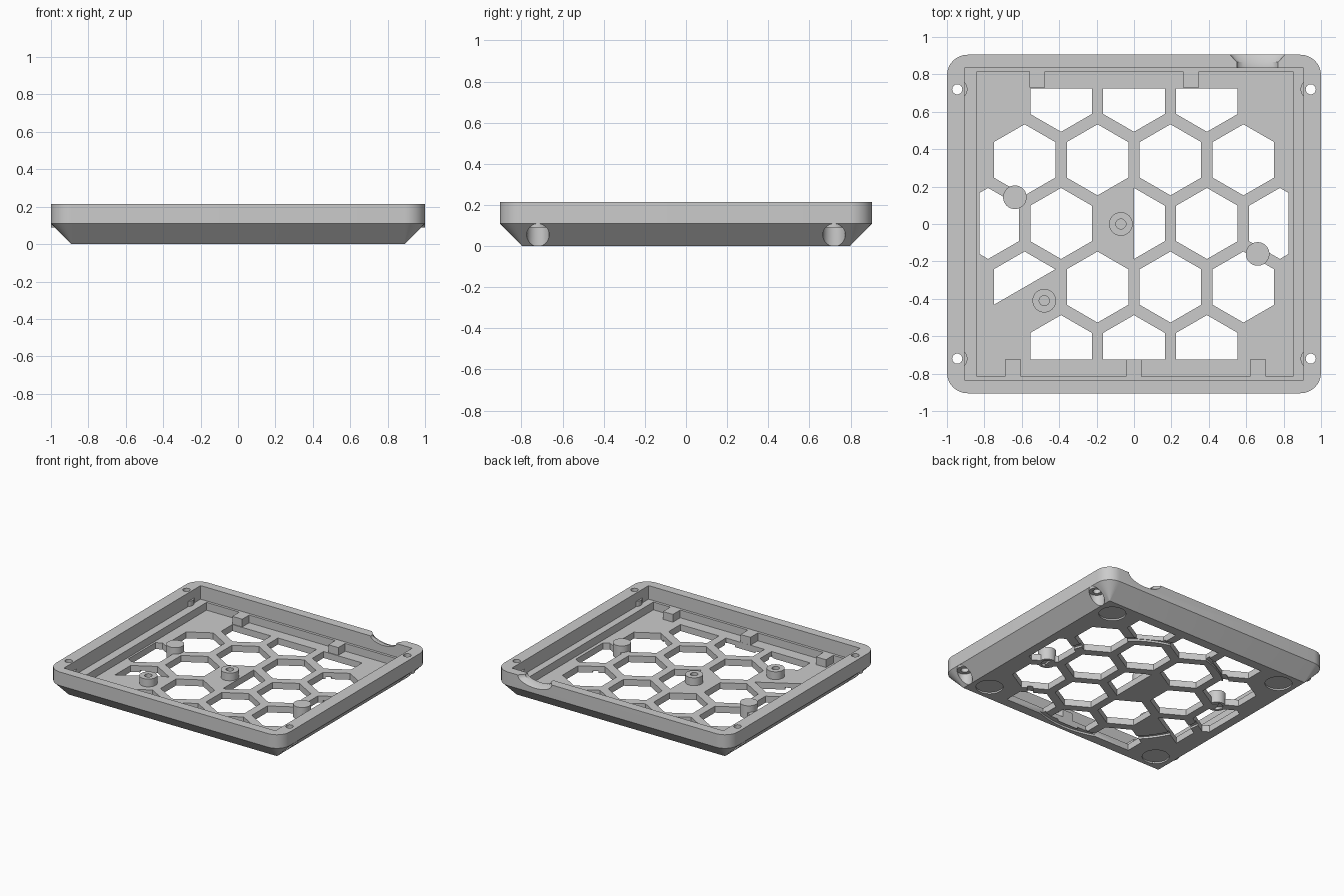
import bpy, bmesh, math
from mathutils import Vector

old = bpy.data.objects.get("Cube")
if old:
    bpy.data.objects.remove(old, do_unlink=True)

grey = bpy.data.materials.new("light_grey")
grey.use_nodes = True
colour = (0.6, 0.6, 0.6, 1)
grey.diffuse_color = colour
grey.node_tree.nodes["Principled BSDF"].inputs["Base Color"].default_value = colour

TOP, LEDGE, FLOOR = 0.215, 0.11, 0.05


def finish(bm, name):
    bmesh.ops.recalc_face_normals(bm, faces=bm.faces)
    mesh = bpy.data.meshes.new(name)
    bm.to_mesh(mesh)
    bm.free()
    mesh.materials.append(grey)
    ob = bpy.data.objects.new(name, mesh)
    bpy.context.collection.objects.link(ob)
    return ob


def loft(bm, rings):
    """Closed solid through rings of (points, z)."""
    rows = [[bm.verts.new((x, y, z)) for x, y in pts] for pts, z in rings]
    for a, b in zip(rows, rows[1:]):
        for i in range(len(a)):
            j = (i + 1) % len(a)
            bm.faces.new((a[i], a[j], b[j], b[i]))
    bm.faces.new(rows[0])
    bm.faces.new(rows[-1])


def prisms(name, shapes, z0, z1):
    bm = bmesh.new()
    for pts in shapes:
        loft(bm, [(pts, z0), (pts, z1)])
    return finish(bm, name)


def circle(x, y, r, n=40):
    return [(x + r * math.cos(math.tau * i / n), y + r * math.sin(math.tau * i / n))
            for i in range(n)]


def rect(x0, x1, y0, y1):
    return [(x0, y0), (x1, y0), (x1, y1), (x0, y1)]


def rounded(hx, hy, r, n=8):
    pts = []
    for k, (sx, sy) in enumerate([(1, 1), (-1, 1), (-1, -1), (1, -1)]):
        for i in range(n + 1):
            a = math.pi / 2 * (k + i / n)
            pts.append((sx * (hx - r) + r * math.cos(a), sy * (hy - r) + r * math.sin(a)))
    return pts


def corners(x, y):
    return [(sx * x, sy * y) for sx in (-1, 1) for sy in (-1, 1)]


def combine(ob, other, operation="DIFFERENCE"):
    mod = ob.modifiers.new("combine", "BOOLEAN")
    mod.object, mod.operation, mod.solver = other, operation, "EXACT"
    bpy.context.view_layer.objects.active = ob
    bpy.ops.object.modifier_apply(modifier=mod.name)
    bpy.data.objects.remove(other, do_unlink=True)


def clip(pts, px, py, nx, ny):
    """Keep the part of a polygon on the side the normal points to."""
    out = []
    for i, a in enumerate(pts):
        b = pts[(i + 1) % len(pts)]
        da = (a[0] - px) * nx + (a[1] - py) * ny
        db = (b[0] - px) * nx + (b[1] - py) * ny
        if da >= -1e-6:
            out.append(a)
        if (da > 1e-6 and db < -1e-6) or (da < -1e-6 and db > 1e-6):
            out.append(tuple(Vector(a).lerp(Vector(b), da / (da - db))))
    return out


# Tray shell: rounded rim over a chamfer that ends in square corners
bm = bmesh.new()
rim = rounded(1, 0.905, 0.11)
loft(bm, [(rounded(0.892, 0.797, 0.002), 0), (rim, LEDGE), (rim, TOP)])
tray = finish(bm, "tray")

# Stepped cavity
combine(tray, prisms("cavity", [rect(-0.905, 0.905, -0.835, 0.835)], LEDGE, 0.4))
combine(tray, prisms("pocket", [rect(-0.84, 0.85, -0.815, 0.815)], FLOOR, 0.3))

# Honeycomb vents, with two of them half closed
cells = []
for row in range(-2, 3):
    columns = (-1.5, -0.5, 0.5, 1.5) if row % 2 else (-1, 0, 1) if row else (-2, -1, 0, 1, 2)
    for col in columns:
        cx, cy = col * 0.39, row * 0.34 + 0.003
        cell = [(cx + 0.19 * math.sin(math.pi / 3 * i), cy + 0.19 * math.cos(math.pi / 3 * i))
                for i in range(6)]
        if row == 0 and col == 0:
            cell = clip(cell, cx, cy, 1, 0)
        if row == -1 and col == -1.5:
            cell = clip(cell, cx, cy, -0.5, math.sqrt(0.75))
        for nx, ny, d in ((1, 0, 0.825), (0, 1, 0.724)):
            cell = clip(cell, -nx * d, -ny * d, nx, ny)
            cell = clip(cell, nx * d, ny * d, -nx, -ny)
        cells.append(cell)
combine(tray, prisms("vents", cells, -0.1, FLOOR + 0.04))

# Ring groove and round foot recesses underneath
groove = prisms("groove", [circle(0, -0.06, 0.71, 96)], -0.05, 0.015)
combine(groove, prisms("groove_core", [circle(0, -0.06, 0.67, 96)], -0.1, 0.1))
combine(tray, groove)
combine(tray, prisms("foot_recess", [circle(x, y, 0.095) for x, y in corners(0.76, 0.67)],
                     -0.05, 0.012))

# Corner screw seats: clearance below, boss above, hole through
screws = corners(0.945, 0.72)
combine(tray, prisms("screw_seat", [circle(x, y, 0.0545) for x, y in screws], -0.1, 0.09))
combine(tray, prisms("screw_boss", [circle(x, y, 0.0545) for x, y in screws], 0.09, 0.15), "UNION")
combine(tray, prisms("screw_hole", [circle(x, y, 0.027, 24) for x, y in screws], -0.1, 0.4))

# Flared cable notch in the back rim
bm = bmesh.new()
flare = []
for y, r, depth in ((0.7, 0.11, 0.045), (0.865, 0.11, 0.045), (0.93, 0.17, 0.075)):
    flare.append([bm.verts.new((0.66 + r * math.cos(math.tau * i / 32), y,
                                TOP + depth * math.sin(math.tau * i / 32))) for i in range(32)])
for a, b in zip(flare, flare[1:]):
    for i in range(32):
        j = (i + 1) % 32
        bm.faces.new((a[i], a[j], b[j], b[i]))
bm.faces.new(flare[0])
bm.faces.new(flare[-1])
combine(tray, finish(bm, "cable_notch"))

# Support tabs level with the ledge
tabs = [rect(x, x + 0.085, 0.73, 0.817) for x in (-0.56, 0.262)]
tabs += [rect(x, x + 0.085, -0.817, -0.725) for x in (-0.69, -0.044, 0.62)]
parts = [tray, prisms("support_tabs", tabs, FLOOR - 0.01, LEDGE)]

# Standoffs with blind holes in the top
posts = [(-0.07, 0), (-0.48, -0.41)]
standoffs = prisms("standoffs", [circle(x, y, 0.063) for x, y in posts], 0.02, LEDGE)
combine(standoffs, prisms("blind_holes", [circle(x, y, 0.027, 24) for x, y in posts],
                          FLOOR, 0.3))
parts.append(standoffs)

# Capped posts, bored from underneath
posts = [(-0.637, 0.143), (0.661, -0.16)]
capped = prisms("capped_posts", [circle(x, y, 0.063) for x, y in posts], 0.002, LEDGE - 0.01)
combine(capped, prisms("post_bores", [circle(x, y, 0.042, 32) for x, y in posts], -0.1, 0.07))
parts.append(capped)

# Smooth the round walls, keep edges crisp
for ob in parts:
    bpy.ops.object.select_all(action="DESELECT")
    ob.select_set(True)
    bpy.context.view_layer.objects.active = ob
    bpy.ops.object.shade_smooth_by_angle(angle=math.radians(30))
